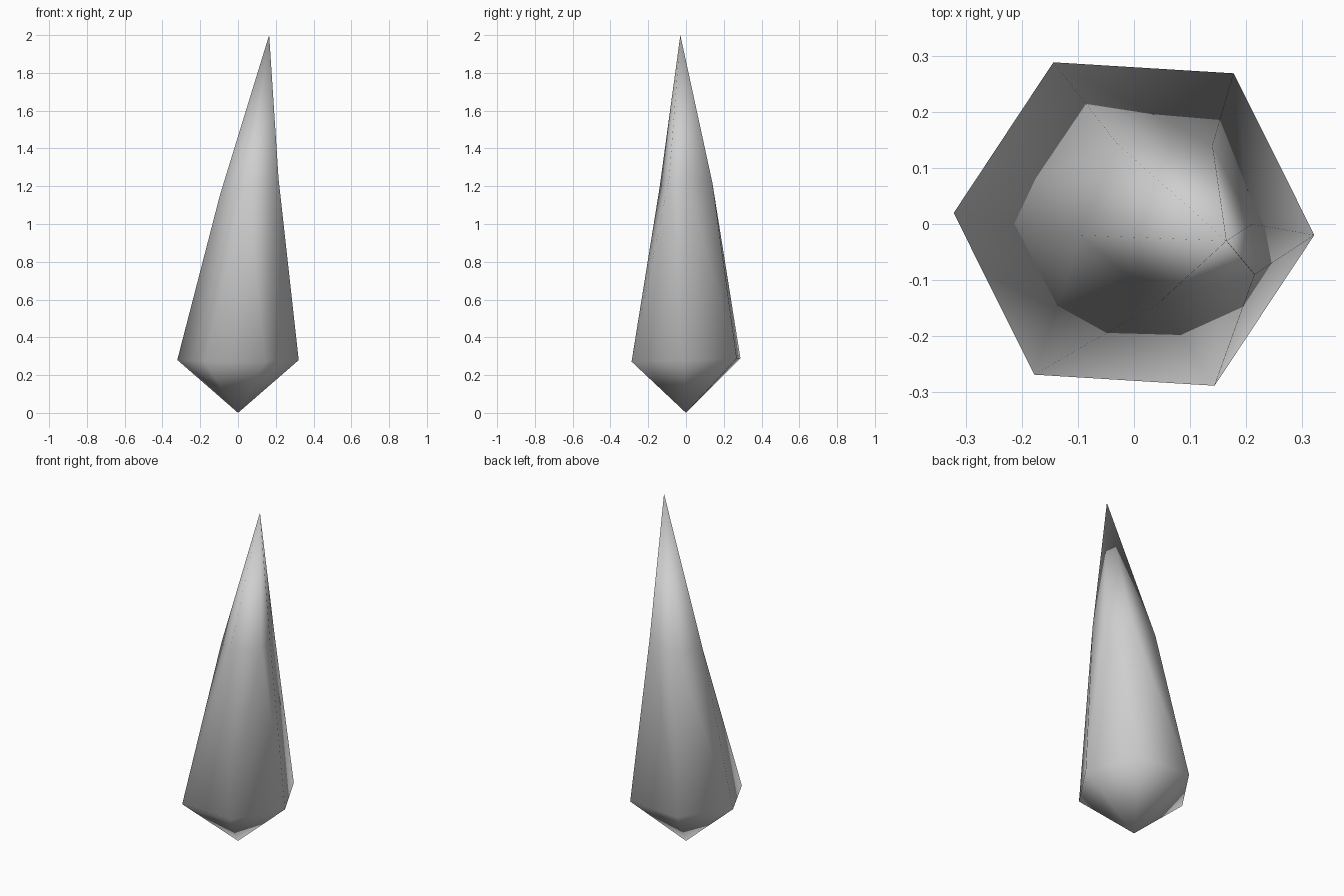
import bpy
import bmesh
from math import cos, sin, radians

cube = bpy.data.objects.get("Cube")
if cube:
    bpy.data.objects.remove(cube, do_unlink=True)

SIDES = 6

# Single grey surface
grey = bpy.data.materials.new("stone_grey")
grey.use_nodes = True
colour = (0.62, 0.62, 0.62, 1)
grey.diffuse_color = colour
grey.node_tree.nodes["Principled BSDF"].inputs["Base Color"].default_value = colour

bm = bmesh.new()

# Lower point and leaning upper point
base = bm.verts.new((0, 0, 0))
tip = bm.verts.new((0.165, -0.03, 2))

# Widest ring: regular hexagon, slightly tilted
rim = []
for i in range(SIDES):
    a = radians(-3.5 + 60 * i)
    x, y = 0.322 * cos(a), 0.322 * sin(a)
    rim.append(bm.verts.new((x, y, 0.28 + 0.03 * y)))

# Uneven ring where the shaft bends
bend = [(0.21, 0), (0.14, 0.14), (-0.03, 0.143),
        (-0.095, -0.02), (0.045, -0.14), (0.215, -0.09)]
mid = [bm.verts.new((x, y, 1.18 + 0.26 * x)) for x, y in bend]

# Triangulated facets from point to point
for i in range(SIDES):
    j = (i + 1) % SIDES
    bm.faces.new((base, rim[j], rim[i]))
    bm.faces.new((rim[i], rim[j], mid[i]))
    bm.faces.new((rim[j], mid[j], mid[i]))
    bm.faces.new((mid[i], mid[j], tip))

bmesh.ops.recalc_face_normals(bm, faces=bm.faces)
for face in bm.faces:
    face.smooth = True

mesh = bpy.data.meshes.new("spike")
bm.to_mesh(mesh)
bm.free()
mesh.materials.append(grey)
spike = bpy.data.objects.new("spike", mesh)
bpy.context.collection.objects.link(spike)
